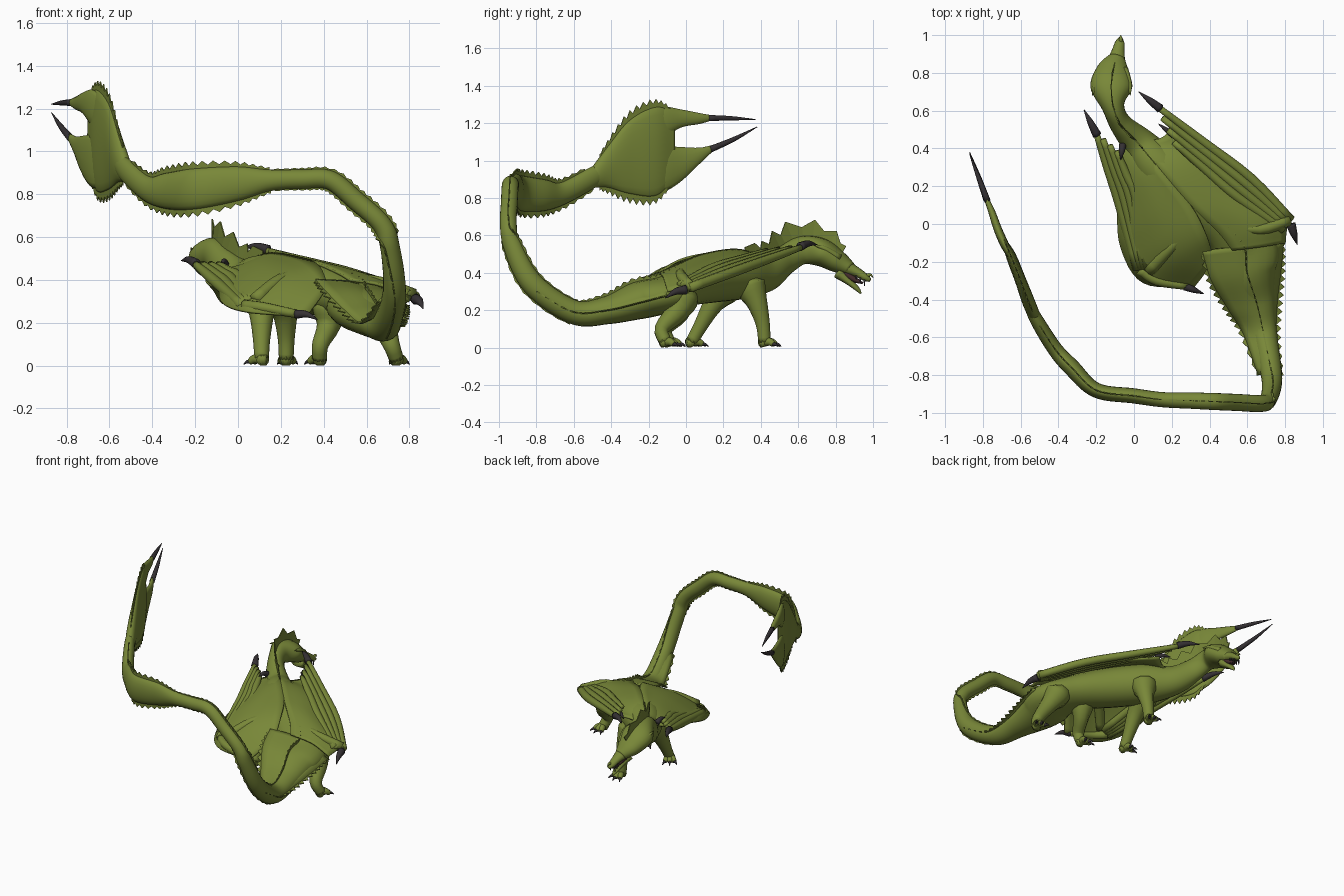
import bpy, bmesh, math
from mathutils import Vector

if "Cube" in bpy.data.objects:
    bpy.data.objects.remove(bpy.data.objects["Cube"], do_unlink=True)

def material(name, rgb):
    m = bpy.data.materials.new(name)
    m.use_nodes = True
    m.diffuse_color = (*rgb, 1)
    bsdf = m.node_tree.nodes["Principled BSDF"]
    bsdf.inputs["Base Color"].default_value = (*rgb, 1)
    bsdf.inputs["Roughness"].default_value = 0.7
    return m

GREEN = material("olive green", (0.19, 0.245, 0.04))
SPINE = material("dark olive", (0.17, 0.22, 0.036))
CLAW = material("charcoal claw", (0.035, 0.03, 0.033))
MOUTH = material("mouth dark red", (0.06, 0.025, 0.025))
X, Y, Z = Vector((1, 0, 0)), Vector((0, 1, 0)), Vector((0, 0, 1))

def add_mesh(name, verts, faces, mat, thickness=0, smooth=True):
    me = bpy.data.meshes.new(name)
    me.from_pydata([tuple(v) for v in verts], [], faces)
    bm = bmesh.new()
    bm.from_mesh(me)
    bmesh.ops.recalc_face_normals(bm, faces=bm.faces)
    for f in bm.faces:
        f.smooth = smooth
    bm.to_mesh(me)
    bm.free()
    me.materials.append(mat)
    ob = bpy.data.objects.new(name, me)
    bpy.context.scene.collection.objects.link(ob)
    if thickness:
        mod = ob.modifiers.new("thickness", 'SOLIDIFY')
        mod.thickness, mod.offset = thickness, 0

def spline(points, steps):
    """Smooth curve through points of any dimension."""
    p = [Vector(q) for q in points]
    p = [p[0] * 2 - p[1]] + p + [p[-1] * 2 - p[-2]]
    out = []
    for a, b, c, d in zip(p, p[1:], p[2:], p[3:]):
        for t in (k / steps for k in range(steps)):
            out.append((b * 2 + (c - a) * t + (a * 2 - b * 5 + c * 4 - d) * t * t
                        + (b * 3 - a - c * 3 + d) * t ** 3) * 0.5)
    return out + [p[-2]]

def loft(name, points, mat=GREEN, steps=4, sides=14, ref=Z, upright=False):
    """Skin of elliptical rings; each point is x, y, z, half width, half height."""
    path = spline(points, steps)
    rings, verts, faces = [], [], []
    for i, p in enumerate(path):
        t = (path[min(i + 1, len(path) - 1)] - path[max(i - 1, 0)]).xyz
        t.z *= not upright
        t.normalize()
        side = t.cross(ref).normalized()
        rings.append((p.xyz, side, side.cross(t), max(p[3], 0.002), max(p[4], 0.002)))
    for c, side, up, w, h in rings:
        for a in (math.tau * k / sides for k in range(sides)):
            verts.append(c + side * w * math.cos(a) + up * h * math.sin(a))
    for n in range(0, len(verts) - sides, sides):
        for k in range(sides):
            j = (k + 1) % sides
            faces.append((n + k, n + j, n + sides + j, n + sides + k))
    faces += [tuple(range(sides)), tuple(range(len(verts) - sides, len(verts)))]
    add_mesh(name, verts, faces, mat)
    return rings

def tube(name, points, radii, mat=GREEN, ref=Z, steps=4):
    loft(name, [(*p, r, r) for p, r in zip(points, radii)], mat, steps, 10, ref)

def claw(name, a, b, r, bend=.012):
    a, b = Vector(a), Vector(b)
    tube(name, [a, (a + b) / 2 + Z * bend, b], (r, r * .7, .002), CLAW)

def frill(name, rings, s, u, length, low=0.4):
    """Jagged web standing on a run of rings, towards side * s + up * u."""
    verts, faces = [], []
    for i, (c, side, up, w, h) in enumerate(rings):
        out, r = side * s + up * u, w if s else h
        env = 0.35 + 0.65 * math.sin(math.pi * i / (len(rings) - 1))
        verts += [c + out * r * 0.9, c + out * (r + length * env * (low if i % 2 else 1))]
        if i:
            faces.append((2 * i - 2, 2 * i - 1, 2 * i + 1, 2 * i))
    add_mesh(name, verts, faces, SPINE, 0.006, False)

def membrane(name, *curves):
    """Thin skin through several curves."""
    cols = [spline(col, 4) for col in zip(*[spline(c, 6) for c in curves])]
    n = len(cols[0])
    faces = [(i * n + k, i * n + k + 1, i * n + n + k + 1, i * n + n + k)
             for i in range(len(cols) - 1) for k in range(n - 1)]
    add_mesh(name, [v for col in cols for v in col], faces, GREEN, 0.012)

# Head, neck, trunk and tail in one skin, then the upright tail fin
S = 8
body = loft("body_and_tail", [
    (-.09, .88, .42, .045, .035), (-.11, .81, .46, .09, .06), (-.12, .72, .51, .11, .075),
    (-.11, .62, .52, .06, .075), (-.07, .53, .47, .06, .08), (.02, .43, .4, .09, .1),
    (.13, .3, .39, .13, .13), (.3, .14, .37, .14, .13), (.48, 0, .33, .14, .11),
    (.58, -.12, .28, .18, .1), (.6, -.26, .25, .16, .1), (.65, -.42, .2, .1, .075),
    (.69, -.6, .19, .07, .065), (.73, -.82, .34, .055, .06), (.71, -.93, .55, .045, .05),
    (.67, -.95, .66, .045, .045), (.55, -.945, .77, .045, .045), (.43, -.94, .865, .045, .045),
    (.3, -.935, .87, .043, .045), (.15, -.93, .865, .04, .05), (0, -.91, .85, .04, .08),
    (-.2, -.88, .825, .04, .095), (-.33, -.76, .815, .045, .085), (-.42, -.66, .825, .04, .06),
    (-.52, -.5, .91, .035, .055), (-.58, -.38, .98, .02, .04)], steps=S, sides=20)
fin = loft("tail_fin", [
    (-.52, -.5, .91, .03, .055), (-.555, -.42, .965, .034, .11), (-.6, -.3, 1.02, .03, .2),
    (-.655, -.16, 1.05, .026, .24), (-.7, -.06, 1.08, .004, .18)], steps=S, sides=20, upright=True)

frill("neck_crest", body[S:6 * S + 1:3], 0, 1, .1, .5)
frill("back_ridge", body[8 * S:12 * S], 0, 1, .025)
for s, label in ((1, "top"), (-1, "bottom")):
    frill("tail_ridge_" + label, body[12 * S:19 * S], 0, s, .015)
    frill("tail_leaf_" + label, body[19 * S:24 * S], 0, s, .035)
    frill("tail_fin_edge_" + label, fin[4:-2], 0, s, .05)

# Tilted skin over the rump, with jagged edges
rump_high = [(.36, -.14, .4), (.41, -.3, .345), (.5, -.45, .255), (.58, -.58, .2), (.66, -.8, .3)]
rump_low = [(.79, -.1, .28), (.775, -.25, .24), (.755, -.42, .2), (.75, -.6, .19), (.78, -.8, .3)]
membrane("rump_skin", rump_high, [(.56, -.12, .38), (.6, -.27, .34), (.65, -.43, .27),
                                  (.69, -.6, .245), (.725, -.79, .36)], rump_low)
for s, edge, label in ((-1, rump_high, "high"), (1, rump_low, "low")):
    frill("rump_edge_" + label, [(p, X, Z, 0, 0) for p in spline(edge, 8)], s, 0, .035, .2)

# Two prongs of the tail fin, each with a long claw
loft("upper_prong", [(-.64, -.2, 1.18, .01, .08), (-.68, -.12, 1.205, .022, .085), (-.72, -.03, 1.225, .022, .05),
                     (-.755, .07, 1.225, .018, .03), (-.78, .13, 1.228, .012, .016)], upright=True)
loft("lower_prong", [(-.64, -.2, .95, .01, .12), (-.68, -.12, .955, .022, .125), (-.72, -.03, .98, .022, .095),
                     (-.755, .07, 1.025, .018, .045), (-.785, .14, 1.065, .012, .018)], upright=True)
claw("upper_pincer", (-.775, .12, 1.228), (-.87, .37, 1.22), .017, .002)
claw("lower_pincer", (-.78, .13, 1.06), (-.87, .38, 1.18), .018, -.006)

# Open jaws, nose horn, teeth and brows
loft("upper_jaw", [(-.1, .83, .44, .06, .045), (-.085, .91, .405, .035, .027),
                   (-.075, .96, .375, .025, .02), (-.07, .985, .36, .01, .01)])
tube("nose_horn", [(-.07, .96, .38), (-.07, .985, .39), (-.07, 1, .375)], (.013, .008, .002))
loft("lower_jaw", [(-.1, .82, .4, .055, .035), (-.085, .87, .355, .033, .02),
                   (-.075, .915, .315, .02, .013), (-.07, .935, .29, .006, .005)])
loft("mouth_lining", [(-.1, .84, .41, .04, .025), (-.08, .9, .365, .025, .016), (-.075, .945, .345, .012, .005)], MOUTH)
for s, tag in ((1, "right"), (-1, "left")):
    for k in range(3):
        root = Vector((-.08 + s * .018, .91 + k * .022, .385 - k * .01))
        tube(f"tooth_{tag}_{k}", [root, root - Z * .035], (.006, .001), CLAW, Y, 1)
    tube("brow_spike_" + tag, [(-.11 + s * .06, .82, .48), (-.115 + s * .09, .74, .53),
                               (-.12 + s * .1, .68, .55)], (.02, .014, .002))

# Legs: path with thickness and a rounded top, then three clawed toes
def leg(name, heading, *points):
    x, y, z, r = points[0]
    points = [(x, y, z + r * .7, r * .3), *points]
    tube(name, [p[:3] for p in points], [p[3] for p in points], GREEN, Y)
    foot = Vector((points[-1][0], points[-1][1], .026))
    for k in (-1, 0, 1):
        a = math.radians(heading + k * 32)
        d = Vector((math.cos(a), math.sin(a), 0))
        tip = foot + d * .06 - Z * .008
        tube(f"{name}_toe_{k + 2}", [foot - d * .025, foot + d * .03 + Z * .006, tip], (.026, .022, .015))
        claw(f"{name}_claw_{k + 2}", tip - d * .005, tip + d * .03 - Z * .012, .011, .006)

leg("front_leg_right", 85, (.2, .34, .34, .085), (.22, .38, .24, .058), (.225, .41, .13, .04), (.225, .42, .03, .034))
leg("front_leg_left", 125, (.1, .24, .34, .085), (.11, .15, .24, .058), (.11, .08, .12, .04), (.11, .03, .03, .034))
leg("hind_leg_right", 80, (.64, -.02, .27, .09), (.68, -.05, .19, .062), (.715, -.13, .1, .04), (.74, -.11, .03, .034))
leg("hind_leg_left", 110, (.43, -.02, .27, .08), (.42, -.04, .18, .054), (.385, -.11, .1, .039), (.38, -.09, .03, .034))

# Folded wing skins from the spine out to the finger bones
membrane("wing_skin_left",
         [(.02, .44, .44), (.13, .3, .52), (.3, .1, .5), (.38, -.05, .46), (.42, -.17, .37)],
         [(-.05, .42, .45), (.05, .2, .47), (.13, 0, .45), (.2, -.17, .39), (.38, -.25, .31)],
         [(-.12, .35, .43), (-.09, .12, .36), (-.07, -.12, .29), (.05, -.31, .25), (.32, -.33, .23)])
membrane("wing_skin_right",
         [(.03, .45, .43), (.13, .3, .52), (.3, .1, .5), (.45, -.05, .44), (.52, -.14, .4)],
         [(.13, .45, .46), (.28, .32, .49), (.46, .14, .46), (.64, -.01, .41), (.68, -.12, .37)],
         [(.2, .5, .48), (.42, .34, .44), (.61, .17, .39), (.79, .03, .33), (.8, -.1, .3)])

# Finger bones: bundles of tapered tubes, with arms and claws
def bundle(name, start, middle, tip, across):
    start, middle, tip = Vector(start), Vector(middle), Vector(tip)
    for k in range(4):
        off = Vector(across) * k
        m, b = middle + off, tip + off * .8 - (tip - middle) * .1 * k
        tube(f"{name}_finger_{k + 1}", [start + off * .5, m, (m + b) / 2, b], (.026, .027, .024, .016))

bundle("wing_right", (.83, .02, .32), (.62, .24, .4), (.12, .625, .54), (-.025, -.032, .008))
claw("wing_right_tip_claw", (.14, .61, .54), (.025, .7, .55), .024)
claw("wing_right_wrist_claw", (.83, 0, .31), (.865, -.11, .265), .026)
claw("wing_right_inner_claw", (.21, .47, .49), (.13, .53, .49), .018)
tube("wing_right_arm", [(.46, 0, .43), (.66, -.03, .39), (.82, .02, .33)], (.004, .028, .03))

bundle("wing_left", (.02, -.24, .28), (-.08, .12, .37), (-.2, .48, .475), (.03, .006, .012))
claw("wing_left_tip_claw", (-.195, .47, .475), (-.265, .605, .49), .024)
claw("wing_left_inner_claw", (-.06, .42, .47), (-.07, .34, .48), .02)
tube("wing_left_arm", [(.34, .02, .46), (.2, -.12, .4), (.08, -.25, .31)], (.004, .03, .03))
tube("wing_left_wrist", [(.03, -.24, .28), (.12, -.3, .27), (.28, -.33, .24)], (.028, .026, .02))
claw("wing_left_wrist_claw", (.27, -.33, .24), (.37, -.37, .215), .022)
